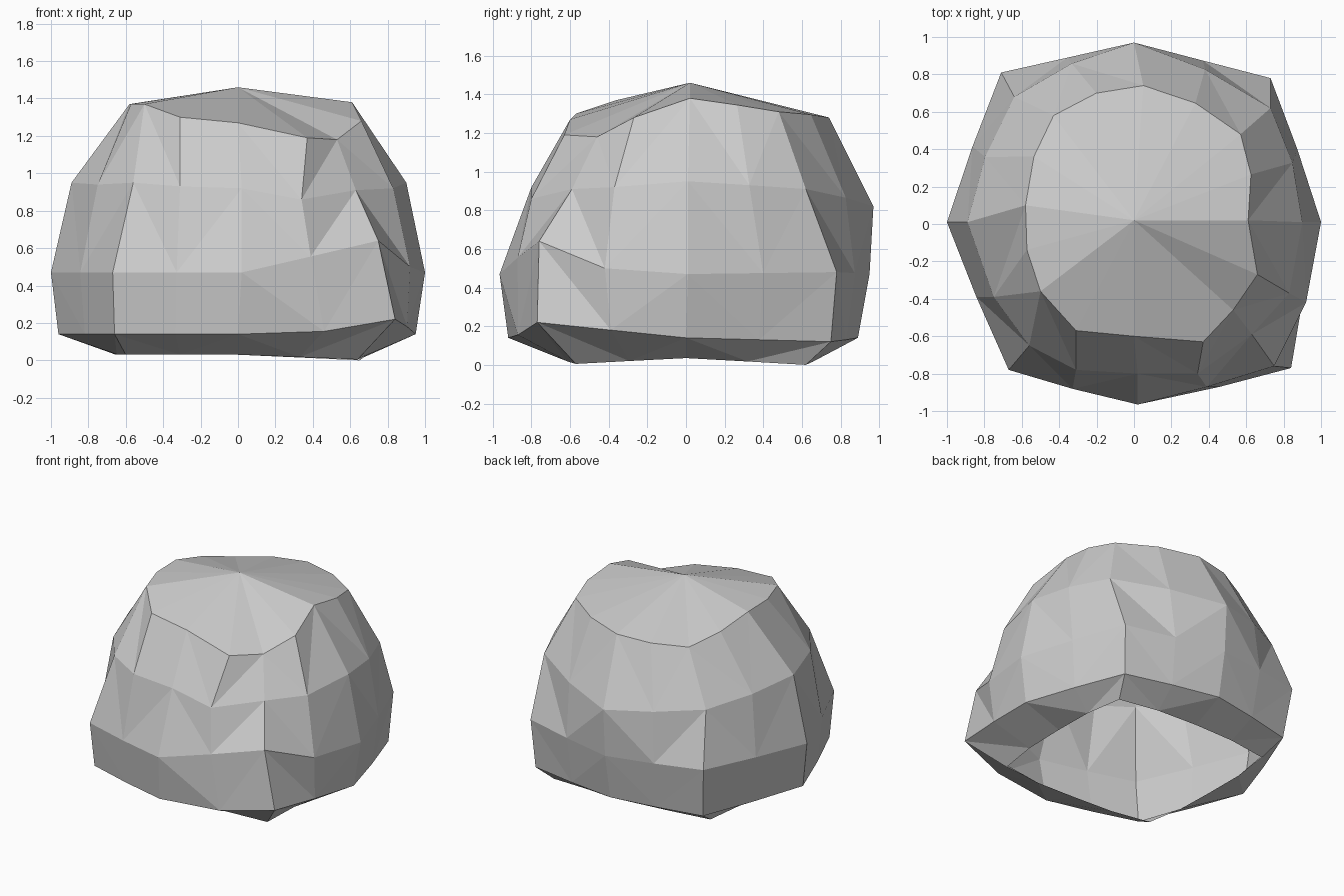
import bpy
import bmesh
from mathutils import Vector

if "Cube" in bpy.data.objects:
    bpy.data.objects.remove(bpy.data.objects["Cube"])

# Eight vertical profiles of the boulder (base, lower rim, belly, shoulder, crown),
# going anticlockwise from the right side.
profiles = [
    [(.66, 0, .035), (.95, 0, .14), (1, .01, .47), (.90, .01, .95), (.61, .02, 1.38)],
    [(.65, .62, 0), (.71, .75, .12), (.73, .78, .48), (.73, .62, .91), (.57, .48, 1.31)],
    [(0, .65, .03), (0, .89, .14), (0, .95, .47), (0, .97, .82), (.05, .74, 1.28)],
    [(-.62, .60, .03), (-.67, .76, .13), (-.71, .81, .50), (-.64, .68, .88), (-.43, .58, 1.25)],
    [(-.66, 0, .035), (-.96, 0, .14), (-1, .01, .47), (-.89, .01, .95), (-.58, .10, 1.37)],
    [(-.60, -.55, .03), (-.66, -.74, .14), (-.67, -.78, .47), (-.56, -.65, .95), (-.50, -.36, 1.37)],
    [(0, -.62, .03), (0, -.92, .14), (.02, -.965, .47), (.02, -.80, .92), (0, -.60, 1.27)],
    [(.64, -.57, .005), (.84, -.77, .22), (.75, -.76, .64), (.63, -.59, .91), (.53, -.46, 1.18)],
]
# Outward bulge of the points halfway between neighbouring profiles
bulge = [1.03, 1.01, 1.01, 1.04, 1.06]

bm = bmesh.new()
columns = []
for i, profile in enumerate(profiles):
    following = profiles[(i + 1) % len(profiles)]
    columns.append([bm.verts.new(p) for p in profile])
    between = []
    for a, b, k in zip(profile, following, bulge):
        m = (Vector(a) + Vector(b)) / 2
        between.append(bm.verts.new((m.x * k, m.y * k, m.z)))
    columns.append(between)

# Uneven spots on the front half
columns[9][3].co = (-.75, -.39, .94)
columns[11][3].co = (-.31, -.78, .93)
columns[11][4].co = (-.31, -.57, 1.30)
columns[13][1].co = (.46, -.87, .155)
columns[13][3].co = (.34, -.80, .86)
columns[13][4].co = (.37, -.63, 1.19)
columns[15][2].co = (.92, -.42, .50)
columns[15][3].co = (.83, -.37, .92)
columns[15][4].co = (.66, -.27, 1.28)

# Faceted walls with alternating diagonals and a fan for the crown; the base is open
crown = bm.verts.new((0, .02, 1.46))
for i, c in enumerate(columns):
    d = columns[(i + 1) % len(columns)]
    for j in range(len(c) - 1):
        if i % 2:
            bm.faces.new((c[j], d[j], d[j + 1]))
            bm.faces.new((c[j], d[j + 1], c[j + 1]))
        else:
            bm.faces.new((c[j], d[j], c[j + 1]))
            bm.faces.new((d[j], d[j + 1], c[j + 1]))
    bm.faces.new((c[-1], d[-1], crown))

mesh = bpy.data.meshes.new("boulder")
bm.to_mesh(mesh)
bm.free()
boulder = bpy.data.objects.new("boulder", mesh)
bpy.context.collection.objects.link(boulder)
